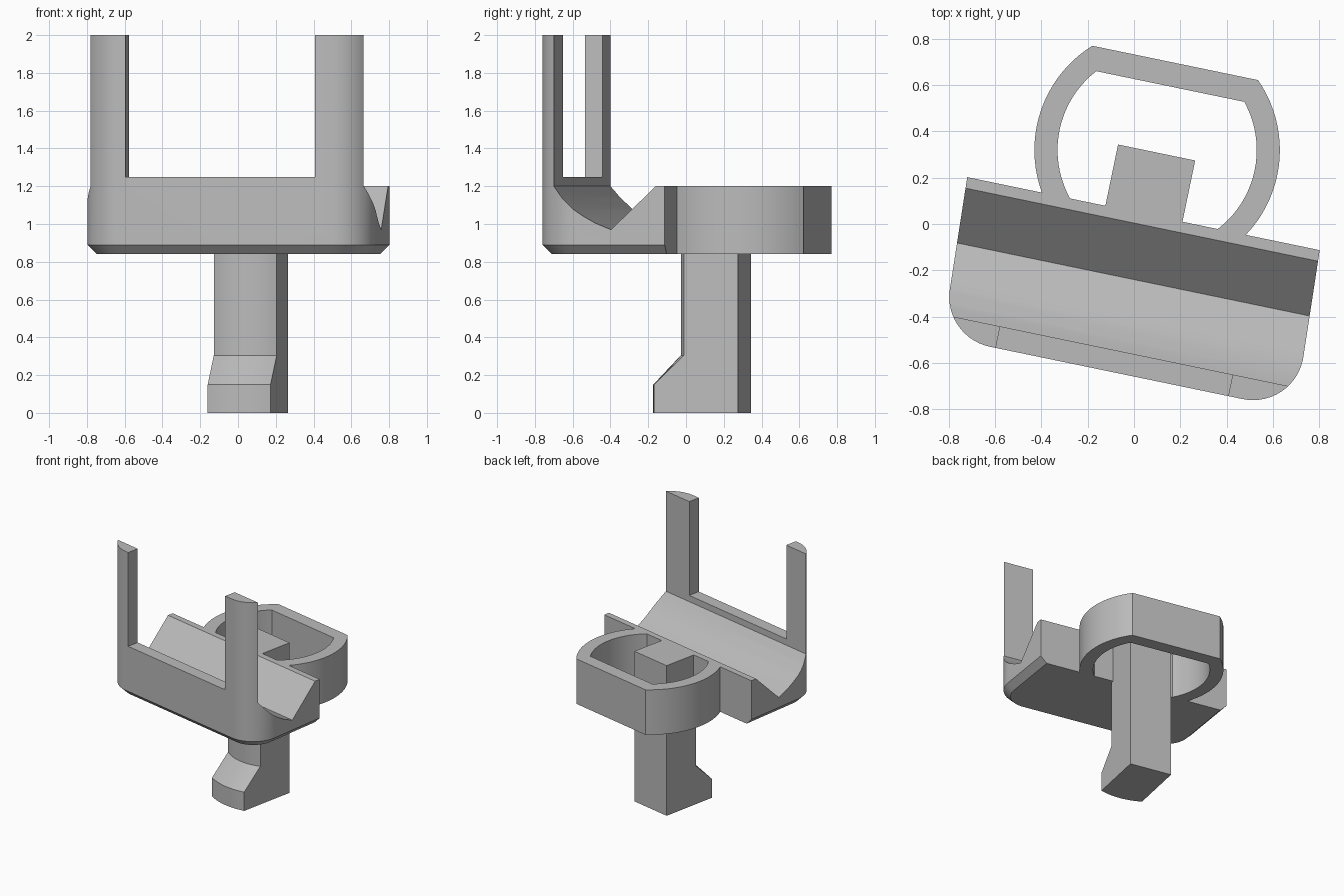
import bpy, bmesh
from math import radians, sqrt, asin, cos, sin, pi

cube = bpy.data.objects.get("Cube")
if cube:
    bpy.data.objects.remove(cube, do_unlink=True)

TURN = radians(-11.7)            # whole bracket is turned about z
CU, CV = 0.033, 0.333            # centre shared by the loop and the post
BACK, FLOOR, RIM = 0.052, 0.84, 1.2

grey = bpy.data.materials.new("plain grey")
grey.use_nodes = True
grey.diffuse_color = (0.5, 0.5, 0.5, 1)
grey.node_tree.nodes["Principled BSDF"].inputs["Base Color"].default_value = (0.5, 0.5, 0.5, 1)


def loft(name, sections):
    """Skin a list of equal closed sections and cap both ends."""
    bm = bmesh.new()
    rows = [[bm.verts.new(p) for p in s] for s in sections]
    for a, b in zip(rows, rows[1:]):
        n = len(a)
        for i in range(n):
            bm.faces.new((a[i], a[(i + 1) % n], b[(i + 1) % n], b[i]))
    bm.faces.new(rows[0])
    bm.faces.new(rows[-1])
    bmesh.ops.recalc_face_normals(bm, faces=bm.faces)
    mesh = bpy.data.meshes.new(name)
    bm.to_mesh(mesh)
    bm.free()
    mesh.materials.append(grey)
    obj = bpy.data.objects.new(name, mesh)
    bpy.context.collection.objects.link(obj)
    obj.rotation_euler.z = TURN
    return obj


def activate(obj):
    bpy.ops.object.select_all(action='DESELECT')
    obj.select_set(True)
    bpy.context.view_layer.objects.active = obj


def smooth(obj):
    activate(obj)
    bpy.ops.object.shade_smooth_by_angle(angle=radians(25))


def cut(obj, cutter):
    cutter.hide_render = True
    bpy.context.view_layer.update()
    mod = obj.modifiers.new("cut", 'BOOLEAN')
    mod.operation, mod.solver, mod.object = 'DIFFERENCE', 'EXACT', cutter
    activate(obj)
    bpy.ops.object.modifier_apply(modifier=mod.name)
    bpy.data.objects.remove(cutter, do_unlink=True)


# Cradle: rounded block with a chamfered underside
def outline(z, inset):
    r = 0.22 - inset
    pts = [(-0.746 + inset, BACK, z)]
    for cx, start in ((-0.502, pi), (0.613, 1.5 * pi)):
        for i in range(15):
            a = start + i / 14 * pi / 2
            pts.append((cx + r * cos(a), -0.425 + r * sin(a), z))
    pts.append((0.808 - inset, BACK, z))
    return pts


cradle = loft("cradle", [outline(FLOOR, 0.05), outline(0.89, 0), outline(2, 0)])

# Trough behind the front wall
trough = [(-0.55, 2.2), (-0.55, RIM), (-0.5, 1.137), (-0.44, 1.08), (-0.39, 1.045),
          (-0.32, 1.005), (-0.235, 0.97), (0.004, RIM), (0.3, RIM), (0.3, 2.2)]
cut(cradle, loft("trough_cutter", [[(u, v, z) for v, z in trough] for u in (-2, 2)]))

# Opening between the two uprights
opening = [(-0.476, 1.25), (0.549, 1.25), (0.549, 2.2), (-0.476, 2.2)]
cut(cradle, loft("opening_cutter", [[(u, v, z) for u, z in opening] for v in (-1, -0.4)]))
smooth(cradle)


# Loop: two arcs joined by a flat back
def arc_point(radius, back, t):
    low, high = asin((BACK - CV) / radius), asin((back - CV) / radius)
    a = low + (high - low) * t
    return radius * cos(a), CV + radius * sin(a)


def loop_section(t, side):
    (ou, ov), (iu, iv) = arc_point(0.53, 0.717, t), arc_point(0.43, 0.613, t)
    o, i = CU + side * ou, CU + side * iu
    return [(o, ov, FLOOR), (i, iv, FLOOR), (i, iv, RIM), (o, ov, RIM)]


steps = [i / 20 for i in range(21)]
loop = loft("loop", [loop_section(t, 1) for t in steps]
            + [loop_section(t, -1) for t in reversed(steps)])
smooth(loop)


# Post: curved front, stepped foot, flat front where it meets the cradle
def post_section(z, radius):
    pts = [(CU + 0.17, 0.322, z), (CU - 0.17, 0.322, z)]
    for i in range(13):
        u = -0.17 + 0.34 * i / 12
        v = CV - sqrt(radius ** 2 - u ** 2) if radius else BACK
        pts.append((CU + u, v, z))
    return pts


FOOT, SHAFT = 0.493, 0.347
post = loft("post", [post_section(z, r) for z, r in (
    (0, FOOT), (0.15, FOOT), (0.305, SHAFT), (0.88, SHAFT), (0.88, None), (RIM, None))])
smooth(post)
